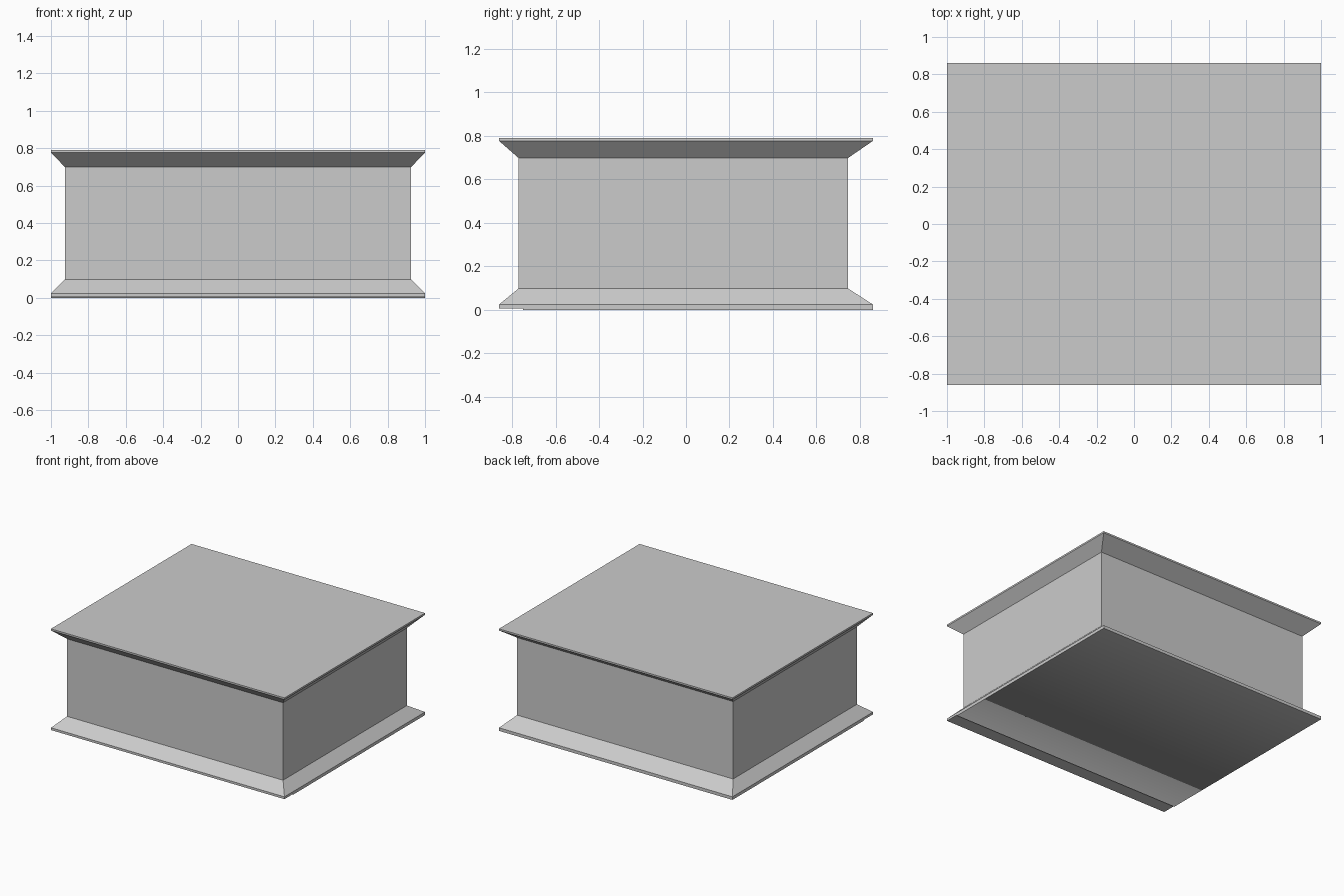
import bpy
import bmesh

cube = bpy.data.objects.get("Cube")
if cube:
    bpy.data.objects.remove(cube, do_unlink=True)

grey = bpy.data.materials.new("light grey")
grey.use_nodes = True
grey.diffuse_color = (0.6, 0.6, 0.6, 1)
grey.node_tree.nodes["Principled BSDF"].inputs["Base Color"].default_value = (0.6, 0.6, 0.6, 1)


def add_object(name, bm):
    bmesh.ops.recalc_face_normals(bm, faces=bm.faces)
    mesh = bpy.data.meshes.new(name)
    bm.to_mesh(mesh)
    bm.free()
    mesh.materials.append(grey)
    obj = bpy.data.objects.new(name, mesh)
    bpy.context.collection.objects.link(obj)
    return obj


def stacked_rings(levels):
    """Closed solid through rectangles given as (half width, front y, back y, z)."""
    bm = bmesh.new()
    rings = [[bm.verts.new(p) for p in ((-x, f, z), (x, f, z), (x, b, z), (-x, b, z))]
             for x, f, b, z in levels]
    for low, high in zip(rings, rings[1:]):
        for i in range(4):
            j = (i + 1) % 4
            bm.faces.new((low[i], low[j], high[j], high[i]))
    bm.faces.new(rings[0][::-1])
    bm.faces.new(rings[-1])
    return bm


# Block with a flared rim at the foot and at the top
rim = (1.0, -0.86, 0.86)
wall = (0.925, -0.77, 0.745)
add_object("flared_block", stacked_rings([
    (*rim, 0.006), (*rim, 0.024), (*wall, 0.098),
    (*wall, 0.698), (*rim, 0.777), (*rim, 0.79)]))

# Thin plate under the foot, set back from the front, with a softened front lip
plate = (1.0, -0.75, 0.86)
bm = stacked_rings([(*plate, 0.0), (*plate, 0.006)])
for face in bm.faces:
    face.smooth = True
for edge in bm.edges:
    edge.smooth = all(v.co.y < 0 and v.co.z < 0.001 for v in edge.verts)
add_object("base_plate", bm)
